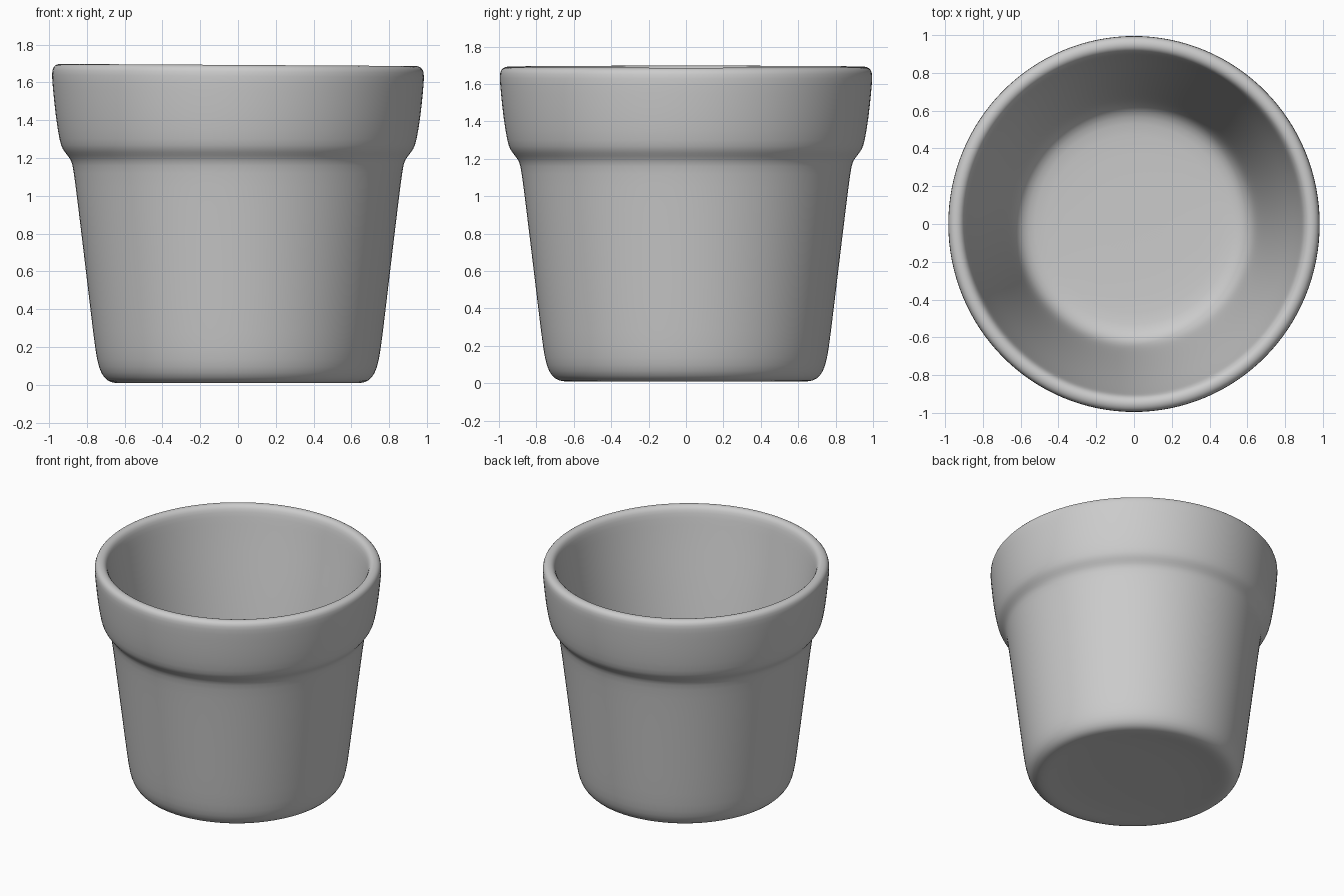
import bpy, bmesh, math

if "Cube" in bpy.data.objects:
    bpy.data.objects.remove(bpy.data.objects["Cube"])

SEGMENTS = 64

# Half cross-section (radius, height): underside, outer wall, rim, inner wall, floor
profile = [
    (0.0, 0.03), (0.3, 0.028), (0.52, 0.022), (0.6, 0.01), (0.66, 0.008),
    (0.7, 0.02), (0.735, 0.06), (0.756, 0.13), (0.772, 0.24),
    (0.815, 0.6), (0.86, 0.97), (0.882, 1.14),
    (0.892, 1.185), (0.915, 1.215), (0.94, 1.245), (0.956, 1.285),
    (0.978, 1.42), (0.992, 1.56), (0.999, 1.64), (0.992, 1.676),
    (0.97, 1.691), (0.945, 1.694), (0.92, 1.682), (0.905, 1.65),
    (0.893, 1.58), (0.86, 1.4), (0.8, 1.1), (0.73, 0.7), (0.675, 0.36),
    (0.65, 0.24), (0.62, 0.175), (0.57, 0.142), (0.5, 0.13),
    (0.25, 0.125), (0.0, 0.125),
]


def lathe(name, points, segments):
    bm = bmesh.new()
    rings = []
    for r, z in points:
        if r == 0:
            rings.append([bm.verts.new((0, 0, z))] * segments)
        else:
            rings.append([bm.verts.new((r * math.cos(2 * math.pi * i / segments),
                                        r * math.sin(2 * math.pi * i / segments), z))
                          for i in range(segments)])
    for a, b in zip(rings, rings[1:]):
        for i in range(segments):
            j = (i + 1) % segments
            corners = list(dict.fromkeys((a[i], a[j], b[j], b[i])))
            bm.faces.new(corners).smooth = True
    bmesh.ops.recalc_face_normals(bm, faces=bm.faces[:])
    mesh = bpy.data.meshes.new(name)
    bm.to_mesh(mesh)
    bm.free()
    obj = bpy.data.objects.new(name, mesh)
    bpy.context.collection.objects.link(obj)
    return obj


# Flower pot, very slightly oval, with a barely uneven rim
pot = lathe("flower_pot", profile, SEGMENTS)
for v in pot.data.vertices:
    v.co.x *= 0.988
    if v.co.z > 1.3:
        v.co.z -= 0.006 * v.co.x
smooth = pot.modifiers.new("soft_edges", 'SUBSURF')
smooth.levels = smooth.render_levels = 1
